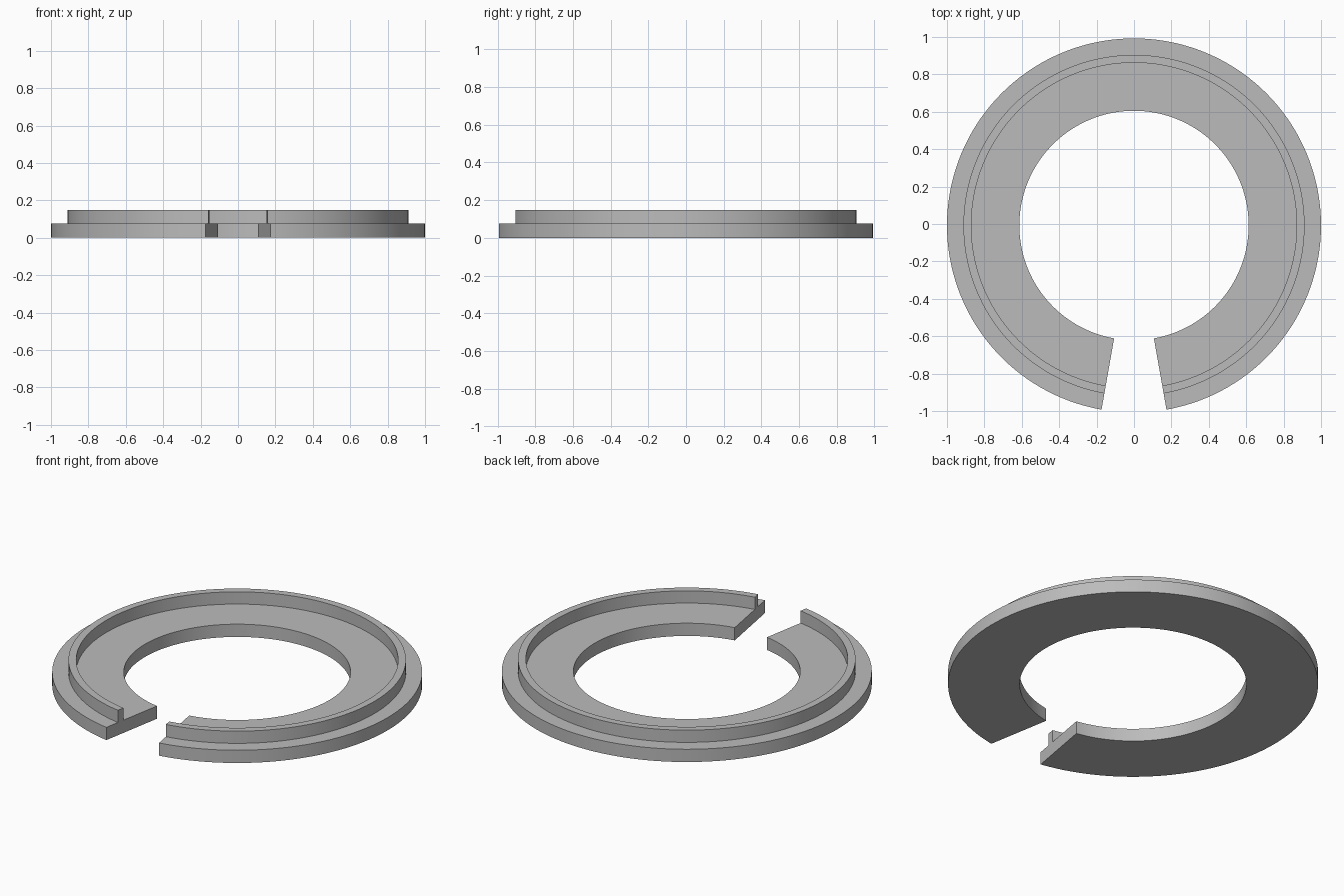
import bpy, bmesh, math

cube = bpy.data.objects.get("Cube")
if cube:
    bpy.data.objects.remove(cube, do_unlink=True)

# Overall sizes
INNER, OUTER = 0.613, 1.0
LIP_IN, LIP_OUT = 0.87, 0.912
BASE_H, LIP_H = 0.076, 0.149
HALF_GAP = math.radians(10)
STEPS = 136
Y_SHIFT = -(1 - math.cos(HALF_GAP)) / 2  # centres the open ring on y

# Cross-section of the flat ring with its raised lip (radius, height)
profile = [(INNER, 0), (OUTER, 0), (OUTER, BASE_H), (LIP_OUT, BASE_H),
           (LIP_OUT, LIP_H), (LIP_IN, LIP_H), (LIP_IN, BASE_H), (INNER, BASE_H)]


def sweep_open_ring(name, section):
    """Sweep a section about z, leaving a gap at the front, and cap both ends."""
    bm = bmesh.new()
    rings = []
    for i in range(STEPS + 1):
        a = -math.pi / 2 + HALF_GAP + (2 * math.pi - 2 * HALF_GAP) * i / STEPS
        rings.append([bm.verts.new((r * math.cos(a), r * math.sin(a) + Y_SHIFT, z))
                      for r, z in section])
    n = len(section)
    for a, b in zip(rings, rings[1:]):
        for j in range(n):
            k = (j + 1) % n
            bm.faces.new((a[j], a[k], b[k], b[j]))
    bm.faces.new(rings[0])
    bm.faces.new(rings[-1])
    bmesh.ops.recalc_face_normals(bm, faces=bm.faces)
    mesh = bpy.data.meshes.new(name)
    bm.to_mesh(mesh)
    bm.free()
    obj = bpy.data.objects.new(name, mesh)
    bpy.context.collection.objects.link(obj)
    return obj


# Plain grey material
grey = bpy.data.materials.new("plain_grey")
grey.use_nodes = True
colour = (0.5, 0.5, 0.5, 1)
grey.diffuse_color = colour
grey.node_tree.nodes["Principled BSDF"].inputs["Base Color"].default_value = colour

# Open ring with raised lip
ring = sweep_open_ring("open_lipped_ring", profile)
ring.data.materials.append(grey)
bpy.ops.object.select_all(action="DESELECT")
ring.select_set(True)
bpy.context.view_layer.objects.active = ring
bpy.ops.object.shade_smooth_by_angle(angle=math.radians(30))
